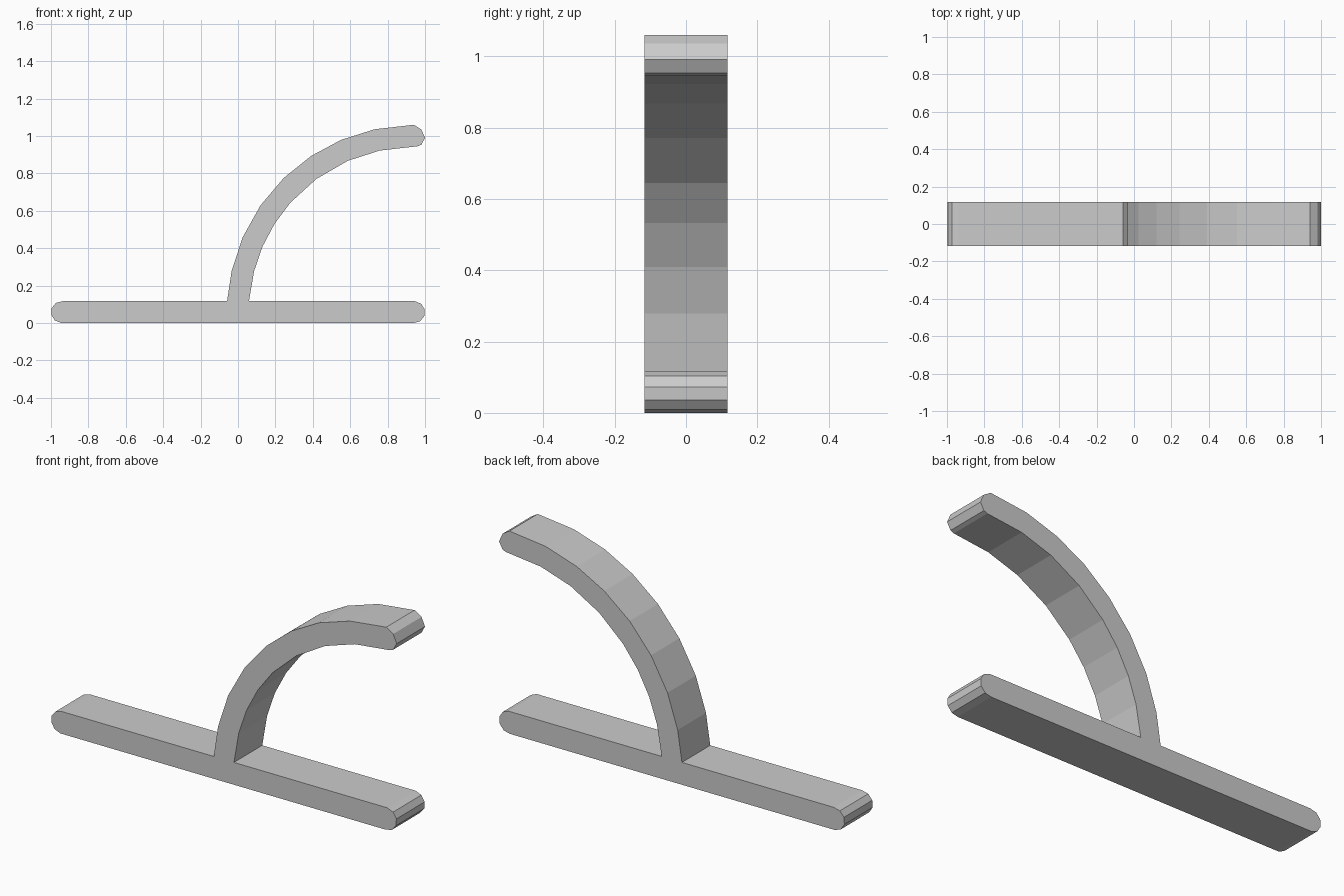
import bpy
import bmesh
from math import sin, cos, radians

cube = bpy.data.objects.get("Cube")
if cube:
    bpy.data.objects.remove(cube, do_unlink=True)

R = 0.0585            # half thickness of the bars
DEPTH = 0.117         # half depth
BEND = 1 - R          # centre-line radius of the arm, and its centre in x

grey = bpy.data.materials.new("light_grey")
grey.use_nodes = True
colour = (0.6, 0.6, 0.6, 1)
grey.diffuse_color = colour
grey.node_tree.nodes["Principled BSDF"].inputs["Base Color"].default_value = colour


def arc(cx, cz, radius, angles):
    return [(cx + radius * cos(radians(a)), cz + radius * sin(radians(a))) for a in angles]


def bend(radius, angles):
    """Points on the arm's curve, measured up from the horizontal."""
    return arc(BEND, R, radius, [180 - a for a in angles])


# One counter-clockwise outline: base bar with round ends, and the curved arm
right_end = arc(BEND, R, R, range(-94, 87, 36))
inner_curve = [(R, 2 * R)] + bend(BEND - R, [14.4, 23.4, 32.5, 41.6, 53.8, 66.3, 78])
tip = [(0.96, 0.945), (0.98, 0.953), (1, 0.99), (0.98, 1.035), (0.94, 1.06)]
outer_curve = bend(BEND + R, [77.8, 67, 56.6, 45.8, 34.8, 23.6, 12.8]) + [(-R, 2 * R)]
left_end = arc(-BEND, R, R, range(86, 267, 36))
outline = right_end + inner_curve + tip + outer_curve + left_end

# Extrude the outline through the depth
bm = bmesh.new()
front = bm.faces.new([bm.verts.new((x, -DEPTH, z)) for x, z in outline])
back = bmesh.ops.extrude_face_region(bm, geom=[front], use_keep_orig=True)["geom"]
bmesh.ops.translate(bm, vec=(0, 2 * DEPTH, 0),
                    verts=[v for v in back if isinstance(v, bmesh.types.BMVert)])
bmesh.ops.recalc_face_normals(bm, faces=bm.faces)
mesh = bpy.data.meshes.new("curved_hook")
bm.to_mesh(mesh)
bm.free()
mesh.materials.append(grey)
hook = bpy.data.objects.new("curved_hook", mesh)
bpy.context.collection.objects.link(hook)
